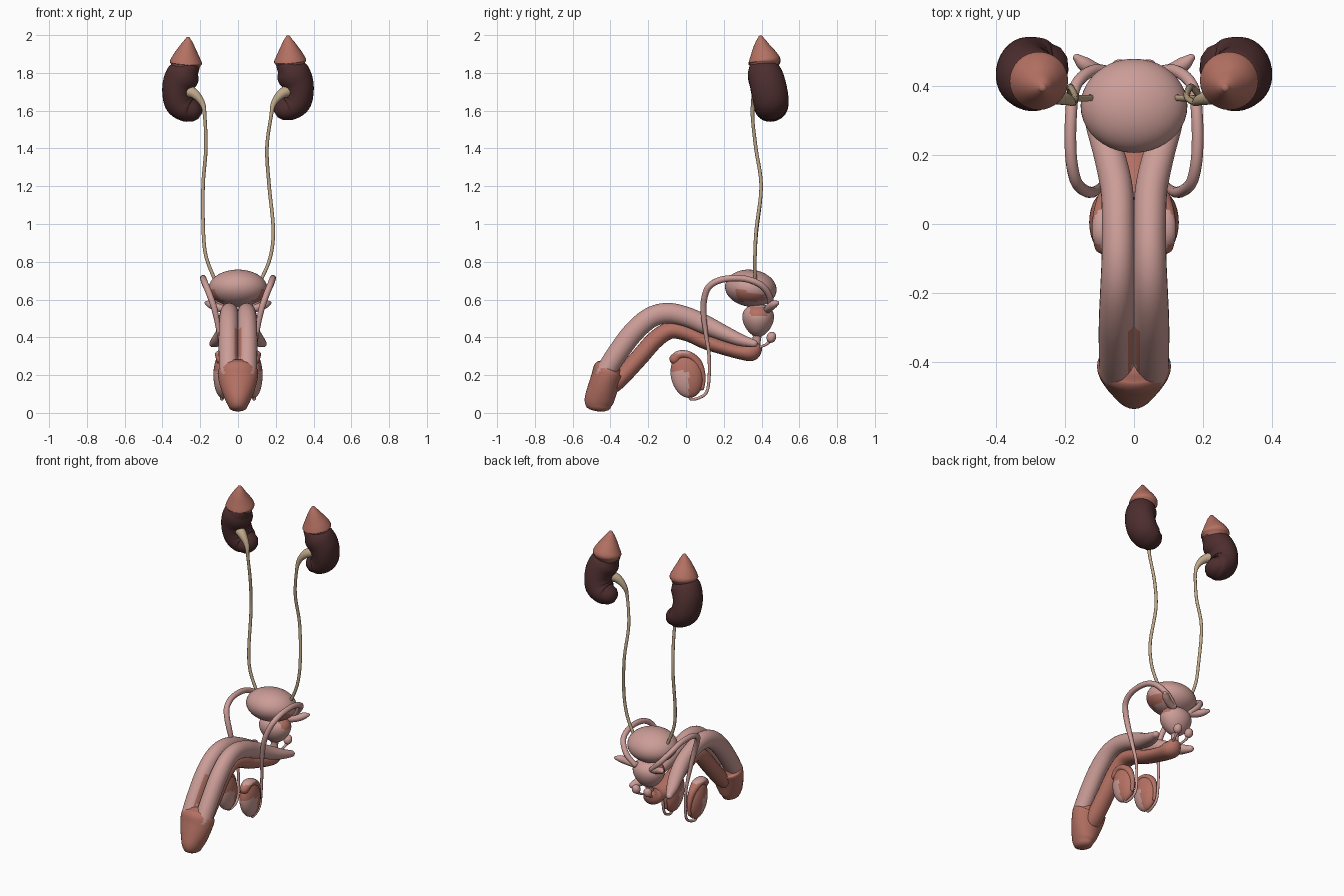
import bpy, bmesh, math
from mathutils import Vector


def material(name, rgb):
    m = bpy.data.materials.new(name)
    m.diffuse_color = (*rgb, 1)
    return m


PINK = material("pale pink tissue", (0.60, 0.335, 0.31))
RED = material("brick red tissue", (0.46, 0.165, 0.125))
DARK = material("dark maroon", (0.075, 0.027, 0.028))
TAN = material("tan duct", (0.52, 0.39, 0.25))


def finish(bm, name, mats, rule=None):
    bmesh.ops.recalc_face_normals(bm, faces=bm.faces)
    me = bpy.data.meshes.new(name)
    for m in mats:
        me.materials.append(m)
    for f in bm.faces:
        f.smooth = True
        if rule and rule(f.calc_center_median()):
            f.material_index = 1
    bm.to_mesh(me)
    bm.free()
    ob = bpy.data.objects.new(name, me)
    bpy.context.collection.objects.link(ob)
    return ob


def spline(rows, n):
    # Catmull-Rom through rows of any width
    out = []
    for i in range(len(rows) - 1):
        a, b, c, d = (rows[max(i - 1, 0)], rows[i], rows[i + 1], rows[min(i + 2, len(rows) - 1)])
        for k in range(n):
            t = k / n
            out.append([0.5 * (2 * q + (r - p) * t + (2 * p - 5 * q + 4 * r - s) * t * t
                               + (3 * q - p - 3 * r + s) * t ** 3) for p, q, r, s in zip(a, b, c, d)])
    return out + [list(rows[-1])]


def sweep(name, pts, mats, side=(1, 0, 0), sides=20, n=5, cap=1.0, rule=None):
    # pts: (x, y, z, radius along side[, radius across]); rounded ends
    rows = spline([p if len(p) == 5 else (*p, p[3]) for p in pts], n)
    pos = [Vector(r[:3]) for r in rows]
    s = Vector(side)
    rings = []
    last = len(pos) - 1
    for i, r in enumerate(rows):
        t = (pos[min(i + 1, last)] - pos[max(i - 1, 0)]).normalized()
        s = (s - t * s.dot(t)).normalized()
        u = t.cross(s)
        ring = (pos[i], s.copy(), u, r[3], r[4])
        ends = []
        for k in (1, 2, 3):
            a = k * math.pi / 6.6
            off = t * (min(r[3], r[4]) * cap * math.sin(a))
            ends.append((off, math.cos(a)))
        if i == 0:
            rings += [(pos[0] - o, s.copy(), u, r[3] * c, r[4] * c) for o, c in reversed(ends)]
        rings.append(ring)
        if i == last:
            rings += [(pos[i] + o, s.copy(), u, r[3] * c, r[4] * c) for o, c in ends]
    bm = bmesh.new()
    loops = []
    for c, s, u, ra, rb in rings:
        loops.append([bm.verts.new(c + s * ra * math.cos(2 * math.pi * j / sides)
                                   + u * rb * math.sin(2 * math.pi * j / sides)) for j in range(sides)])
    for a, b in zip(loops, loops[1:]):
        for j in range(sides):
            bm.faces.new((a[j], a[(j + 1) % sides], b[(j + 1) % sides], b[j]))
    bm.faces.new(loops[0])
    bm.faces.new(loops[-1])
    return finish(bm, name, mats, rule)


def ellipsoid(name, loc, rad, mats, tilt=0.0, rule=None, taper=0.0):
    bm = bmesh.new()
    bmesh.ops.create_uvsphere(bm, u_segments=40, v_segments=24, radius=1)
    c, s = math.cos(tilt), math.sin(tilt)
    for v in bm.verts:
        k = 1 + taper * v.co.z
        x, y, z = v.co.x * rad[0] * k, v.co.y * rad[1] * k, v.co.z * rad[2]
        v.co = (x + loc[0], y * c - z * s + loc[1], y * s + z * c + loc[2])
    return finish(bm, name, mats, rule)


# bladder and prostate, with darker patches low on the sides
ellipsoid("bladder", (0, 0.343, 0.66), (0.155, 0.137, 0.098), [PINK, RED], -0.12,
          lambda p: abs(p.x) > 0.06 and 0.27 < p.y < 0.42 and 0.59 < p.z < 0.655 - 0.25 * (p.y - 0.27))
ellipsoid("prostate", (0, 0.382, 0.49), (0.098, 0.082, 0.088), [PINK, RED], 0.0,
          lambda p: abs(p.x) > 0.05 and 0.34 < p.y < 0.43 and 0.51 < p.z < 0.56, 0.22)
sweep("urethra", [(0, 0.38, 0.45, 0.03), (0, 0.375, 0.39, 0.022), (0, 0.365, 0.33, 0.025)], [PINK])

# erectile body on the underside, with a rounded bulb at the back
sweep("lower_shaft", [(0, -0.42, 0.13, 0.05, 0.045), (0, -0.36, 0.17, 0.055, 0.045),
                      (0, -0.25, 0.29, 0.055, 0.047), (0, -0.16, 0.39, 0.055, 0.047),
                      (0, -0.08, 0.437, 0.055, 0.045), (0, 0.01, 0.42, 0.055, 0.042),
                      (0, 0.1, 0.378, 0.055, 0.04), (0, 0.2, 0.345, 0.057, 0.038),
                      (0, 0.29, 0.323, 0.06, 0.04), (0, 0.345, 0.325, 0.058, 0.05),
                      (0, 0.375, 0.35, 0.04, 0.035)], [RED], cap=0.6)

# head: elliptical sections narrowing to the tip
sweep("shaft_head", [(0, -0.40, 0.238, 0.088, 0.068), (0, -0.409, 0.222, 0.106, 0.083),
                     (0, -0.424, 0.18, 0.104, 0.080), (0, -0.444, 0.12, 0.088, 0.079),
                     (0, -0.461, 0.065, 0.066, 0.077), (0, -0.466, 0.033, 0.050, 0.066)],
      [RED], sides=32, cap=0.5)

for side, sx in (("left", -1), ("right", 1)):
    def m(rows):
        return [(sx * r[0], *r[1:]) for r in rows]

    # paired upper shaft bodies, spreading apart at the back
    sweep("upper_shaft_" + side, m([
        (0.048, -0.43, 0.21, 0.052, 0.053), (0.05, -0.37, 0.305, 0.052, 0.055),
        (0.05, -0.28, 0.425, 0.052, 0.056), (0.048, -0.19, 0.503, 0.05, 0.055),
        (0.046, -0.10, 0.528, 0.048, 0.054), (0.046, 0.0, 0.51, 0.047, 0.052),
        (0.05, 0.1, 0.468, 0.047, 0.05), (0.072, 0.2, 0.422, 0.045, 0.042),
        (0.105, 0.29, 0.385, 0.036, 0.032), (0.132, 0.36, 0.367, 0.02, 0.02)]),
        [PINK, RED], sides=28,
        rule=lambda p: abs(p.x) < 0.022 and -0.43 < p.y < -0.31 and p.z > 0.42 + 1.2 * (p.y + 0.31))

    # testis with a pale patch, and its cap
    ellipsoid("testis_" + side, (sx * 0.083, 0.005, 0.2), (0.047, 0.085, 0.122), [RED, PINK], 0.2,
              lambda p: p.y < 0.015 and p.z < 0.22)
    sweep("testis_cap_" + side, m([(0.088, -0.06, 0.285, 0.028), (0.088, -0.03, 0.308, 0.034, 0.024),
                                   (0.088, 0.02, 0.302, 0.032, 0.022), (0.088, 0.065, 0.26, 0.022),
                                   (0.086, 0.09, 0.19, 0.014), (0.085, 0.085, 0.13, 0.011)]), [RED, PINK],
          rule=lambda p: p.z > 0.315)

    # sperm duct looping up and over the bladder
    sweep("sperm_duct_" + side, m([
        (0.085, 0.08, 0.13, 0.008), (0.088, 0.02, 0.078, 0.007), (0.082, 0.065, 0.078, 0.008),
        (0.08, 0.115, 0.125, 0.008), (0.085, 0.123, 0.29, 0.009), (0.1, 0.105, 0.42, 0.012),
        (0.122, 0.092, 0.54, 0.016), (0.148, 0.1, 0.62, 0.017), (0.17, 0.128, 0.675, 0.017),
        (0.183, 0.2, 0.708, 0.017), (0.183, 0.31, 0.71, 0.017), (0.17, 0.4, 0.675, 0.017),
        (0.12, 0.445, 0.61, 0.017), (0.06, 0.44, 0.55, 0.015)]), [PINK], sides=12)

    # seminal gland and small gland with its duct
    sweep("seminal_gland_" + side, m([(0.06, 0.43, 0.545, 0.02), (0.11, 0.445, 0.56, 0.022),
                                      (0.145, 0.465, 0.575, 0.021), (0.165, 0.482, 0.582, 0.012)]),
          [PINK], side=(0, 0, 1), sides=14)
    ellipsoid("small_gland_" + side, (sx * 0.042, 0.452, 0.4), (0.026, 0.025, 0.03), [PINK], -0.4)
    sweep("small_gland_duct_" + side, m([(0.042, 0.445, 0.38, 0.01), (0.036, 0.42, 0.36, 0.007),
                                         (0.02, 0.37, 0.34, 0.007)]), [PINK], sides=10)

    # kidney: a bent bean; the left one sits slightly lower
    dz = -0.008 if sx < 0 else 0.0
    sweep("kidney_" + side, [(sx * x, y, z + dz, a, b) for x, y, z, a, b in (
        (0.268, 0.408, 1.835, 0.075, 0.065), (0.288, 0.415, 1.80, 0.09, 0.088),
        (0.313, 0.43, 1.755, 0.094, 0.085), (0.32, 0.442, 1.70, 0.096, 0.08),
        (0.307, 0.45, 1.65, 0.094, 0.08), (0.272, 0.452, 1.618, 0.088, 0.07),
        (0.25, 0.45, 1.61, 0.075, 0.06))], [DARK], side=(0, 1, 0), sides=32)

    # cone-shaped gland on the kidney
    sweep("kidney_cap_" + side, [(sx * x, y, z + dz, r) for x, y, z, r in (
        (0.277, 0.416, 1.85, 0.078), (0.276, 0.415, 1.863, 0.085), (0.274, 0.41, 1.89, 0.074),
        (0.27, 0.402, 1.93, 0.051), (0.266, 0.397, 1.968, 0.028), (0.265, 0.395, 1.99, 0.012))],
        [RED], sides=32, cap=0.7)

# ureters, funnel-shaped at the kidney, each with its own gentle wave
URETERS = {"left": ((-0.19, 1.64), (-0.176, 1.57), (-0.17, 1.4), (-0.185, 1.2),
                    (-0.183, 0.95), (-0.167, 0.82), (-0.12, 0.70)),
           "right": ((0.19, 1.64), (0.175, 1.57), (0.153, 1.4), (0.165, 1.2),
                     (0.187, 0.97), (0.17, 0.82), (0.12, 0.70))}
DEPTH = (0.36, 0.352, 0.37, 0.398, 0.372, 0.365, 0.366)
for side, line in URETERS.items():
    sx = -1 if side == "left" else 1
    path = [(sx * 0.275, 0.40, 1.705, 0.034), (sx * 0.232, 0.375, 1.69, 0.027)]
    path += [(x, y, z, 0.016 if i == 0 else 0.0095) for i, ((x, z), y) in enumerate(zip(line, DEPTH))]
    sweep("ureter_" + side, path, [TAN], side=(0, 1, 0), sides=12)
